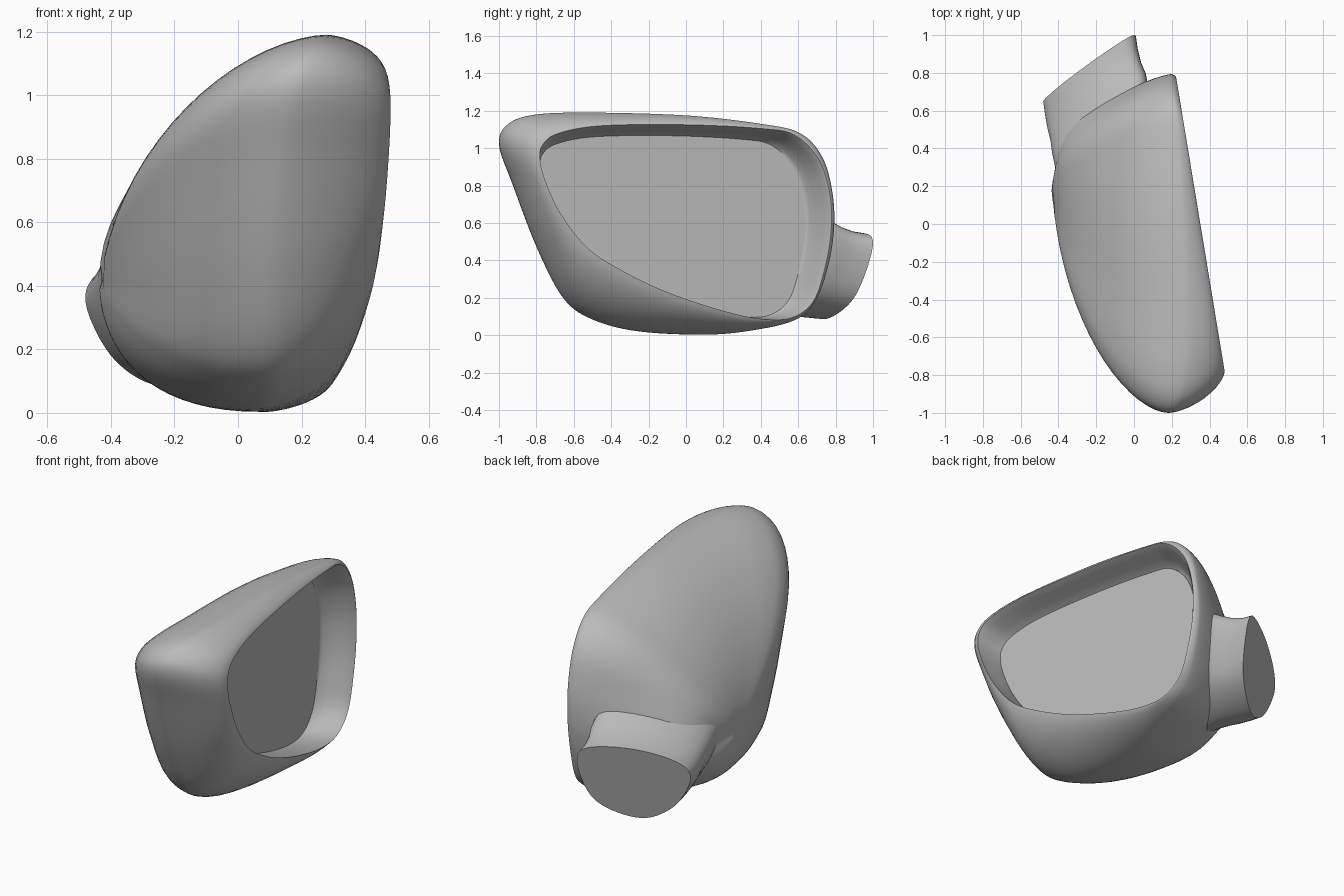
import bpy, bmesh, math
from mathutils import Vector

cube = bpy.data.objects.get("Cube")
if cube:
    bpy.data.objects.remove(cube, do_unlink=True)

grey = bpy.data.materials.new("plain_grey")
grey.use_nodes = True
grey.diffuse_color = (0.5, 0.5, 0.5, 1)
grey.node_tree.nodes["Principled BSDF"].inputs["Base Color"].default_value = (0.5, 0.5, 0.5, 1)


def closed_spline(points, steps):
    """Smooth closed curve through points of any dimension."""
    n, out = len(points), []
    for i in range(n):
        a, b, c, d = (Vector(points[(i + k) % n]) for k in (-1, 0, 1, 2))
        for s in range(steps):
            t = s / steps
            out.append(b + (c - a) * (t / 2)
                       + (a * 2 - b * 5 + c * 4 - d) * (t * t / 2)
                       + (b * 3 - a - c * 3 + d) * (t ** 3 / 2))
    return out


def loft(name, rings, pole=None):
    """Skin a stack of rings; the first end closes on a pole or a flat cap."""
    bm = bmesh.new()
    loops = [[bm.verts.new(p) for p in ring] for ring in rings]
    n = len(loops[0])
    for low, high in zip(loops, loops[1:]):
        for i in range(n):
            j = (i + 1) % n
            bm.faces.new((low[i], low[j], high[j], high[i]))
    if pole:
        tip = bm.verts.new(pole)
        for i in range(n):
            bm.faces.new((tip, loops[0][(i + 1) % n], loops[0][i]))
    else:
        bm.faces.new(loops[0])
    bm.faces.new(loops[-1])
    bmesh.ops.recalc_face_normals(bm, faces=bm.faces)
    mesh = bpy.data.meshes.new(name)
    bm.to_mesh(mesh)
    bm.free()
    mesh.materials.append(grey)
    obj = bpy.data.objects.new(name, mesh)
    bpy.context.collection.objects.link(obj)
    bpy.ops.object.select_all(action='DESELECT')
    obj.select_set(True)
    bpy.context.view_layer.objects.active = obj
    bpy.ops.object.shade_smooth_by_angle(angle=math.radians(40))


# Housing outline: widest edge (y, z, x) and matching opening edge (y, z)
outline = closed_spline([
    (-1.0, 1.02, .18, -.78, .94), (-.95, 1.13, .22, -.765, 1.02),
    (-.8, 1.18, .26, -.68, 1.08), (-.5, 1.19, .28, -.45, 1.12),
    (0, 1.175, .26, 0, 1.125), (.4, 1.13, .24, .4, 1.105),
    (.61, 1.08, .22, .58, 1.07), (.73, .95, .2, .71, .94),
    (.785, .75, .2, .77, .75), (.79, .55, .19, .775, .55),
    (.755, .35, .19, .74, .35), (.69, .18, .19, .68, .18),
    (.58, .08, .19, .57, .095), (.35, .025, .16, .42, .085),
    (.1, .003, .09, .2, .13), (-.25, .02, .08, -.1, .23),
    (-.49, .08, .1, -.35, .35), (-.65, .19, .11, -.53, .47),
    (-.79, .45, .12, -.67, .65), (-.925, .8, .15, -.75, .82)], 6)


def opening_x(y):
    return .48 - .165 * (y + .78)


def dome_ring(r):
    """Ring of the back at fraction r: fuller below, swelling at the arm root."""
    ring = []
    for edge_y, edge_z, edge_x, _, _ in outline:
        spoke = Vector((edge_y - back.y, edge_z - back.z))
        aim = spoke.normalized()
        power = 1.7 + .7 * max(0, -aim.y) ** 2 - .3 * max(0, aim.x) ** 2
        rise = (1 - r ** power) ** (1 / power)
        y, z = back.y + spoke.x * r, back.z + spoke.y * r
        reach = ((y - .58) ** 2 + (z - .44) ** 2) / .26 ** 2
        swell = .15 * math.exp(-reach) * (1 - r ** 6)
        ring.append((edge_x + (back.x - edge_x) * rise - swell, y, z))
    return ring


def shoulder_ring(angle, power=1.55):
    """Ring of the rounded shoulder from widest edge to opening."""
    inward = 1 - math.cos(angle) ** (2 / power)
    forward = math.sin(angle) ** (2 / power)
    return [(x + (opening_x(ry) - x) * forward, y + (ry - y) * inward,
             z + (rz - z) * inward) for y, z, x, ry, rz in outline]


def recess_ring(inset, depth):
    """Ring inside the opening, moving towards the glass edge."""
    ring = []
    for _, _, _, ry, rz in outline:
        y = ry + (.91 * ry - .07 - ry) * inset
        z = rz + (.93 * rz + .02 - rz) * inset
        ring.append((opening_x(y) - depth, y, z))
    return ring


# Housing: domed back, rounded shoulder, recessed opening
back = Vector((-.425, .15, .42))
quarter = math.pi / 2
rings = [dome_ring(math.sin(quarter * i / 18)) for i in range(1, 18)]
rings += [shoulder_ring(quarter * i / 10) for i in range(11)]
rings += [recess_ring(*step) for step in ((.12, .015), (.3, .05), (.6, .11), (.85, .155), (1, .17))]
loft("mirror_housing", rings, back)

# Glass plate resting on the recess floor
loft("mirror_glass", [recess_ring(1, .169), recess_ring(1, .163)])

# Mounting arm: slanted oval end, flaring upwards as it melts into the housing
end = closed_spline([
    (-.48, .35), (-.43, .45), (-.27, .525), (-.09, .545), (0, .5),
    (.005, .35), (-.04, .2), (-.15, .11), (-.27, .09), (-.4, .18)], 6)
arm = []
for shift, side, width, height in ((0, 0, 1, 1), (.07, .01, 1, 1.01), (.14, .025, 1.01, 1.05),
                                   (.2, .045, 1.03, 1.11), (.26, .055, 1.04, 1.18),
                                   (.33, .055, .98, 1.25), (.42, .055, .88, 1.28),
                                   (.52, .055, .78, 1.25)):
    arm.append([(-.24 + side + (x + .24) * width, 1 + .667 * x + .25 * (z - .5) - shift,
                 .09 + .1 * shift + (z - .09) * height) for x, z in end])
loft("mounting_arm", arm)
